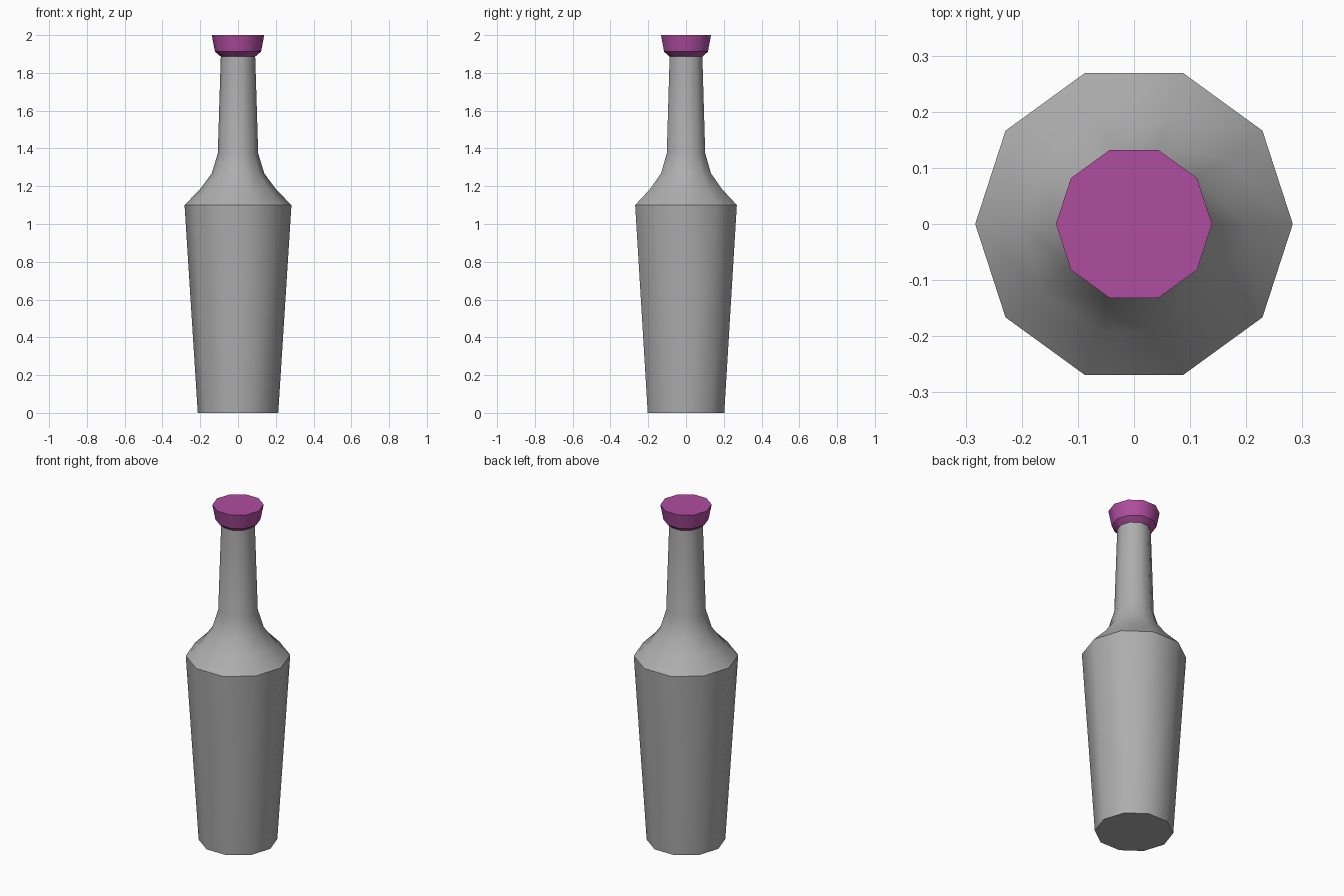
import bpy
import bmesh
from math import cos, sin, tau, radians

SIDES = 10

cube = bpy.data.objects.get("Cube")
if cube:
    bpy.data.objects.remove(cube, do_unlink=True)


def make_material(name, rgb):
    mat = bpy.data.materials.new(name)
    mat.use_nodes = True
    colour = (*rgb, 1.0)
    mat.diffuse_color = colour
    mat.node_tree.nodes["Principled BSDF"].inputs["Base Color"].default_value = colour
    return mat


def lathe(name, profile, mat):
    """Closed ten-sided solid from (radius, height) pairs, bottom to top."""
    bm = bmesh.new()
    rings = [[bm.verts.new((r * cos(tau * i / SIDES), r * sin(tau * i / SIDES), z))
              for i in range(SIDES)] for r, z in profile]
    for low, high in zip(rings, rings[1:]):
        for i in range(SIDES):
            j = (i + 1) % SIDES
            bm.faces.new((low[i], low[j], high[j], high[i]))
    bm.faces.new(rings[0][::-1])
    bm.faces.new(rings[-1])
    mesh = bpy.data.meshes.new(name)
    bm.to_mesh(mesh)
    bm.free()
    mesh.materials.append(mat)
    obj = bpy.data.objects.new(name, mesh)
    bpy.context.collection.objects.link(obj)
    # Smooth around the sides, crisp at the shoulder and end rims
    bpy.ops.object.select_all(action="DESELECT")
    obj.select_set(True)
    bpy.context.view_layer.objects.active = obj
    bpy.ops.object.shade_smooth_by_angle(angle=radians(36.5))
    return obj


grey = make_material("grey glass", (0.42, 0.42, 0.42))
purple = make_material("purple stopper", (0.43, 0.075, 0.35))

# Tapered body, curved shoulder and long neck
lathe("bottle", [(0.213, 0), (0.283, 1.1), (0.202, 1.183), (0.139, 1.268),
                 (0.107, 1.374), (0.091, 1.89)], grey)

# Flared stopper with a chamfered lower rim
lathe("stopper", [(0.09, 1.885), (0.122, 1.912), (0.139, 2.0)], purple)
